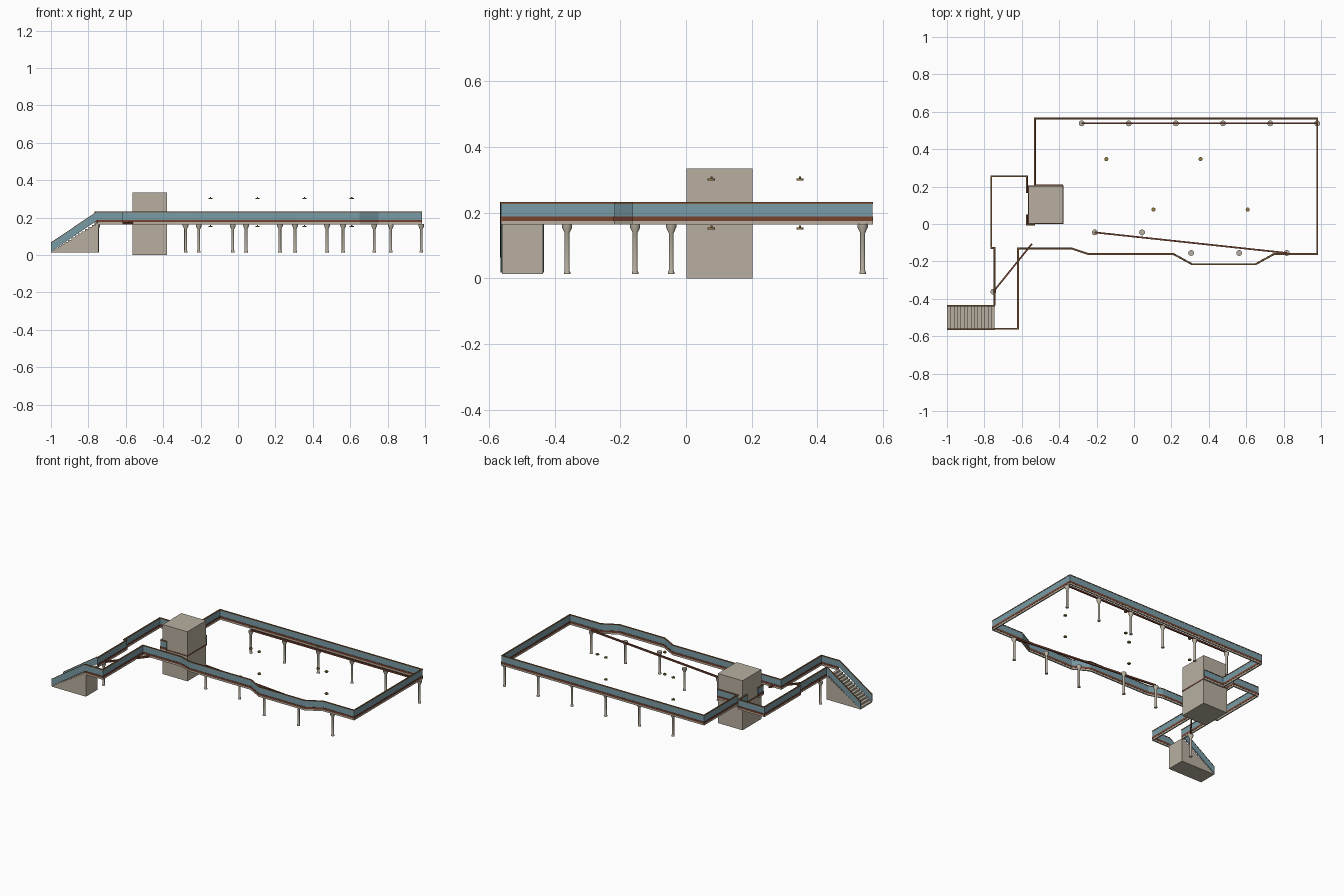
import bpy, bmesh, math
from mathutils import Vector, Matrix

cube = bpy.data.objects.get("Cube")
if cube:
    bpy.data.objects.remove(cube, do_unlink=True)


def material(name, rgb):
    m = bpy.data.materials.new(name)
    m.use_nodes = True
    m.diffuse_color = (*rgb, 1)
    m.node_tree.nodes["Principled BSDF"].inputs["Base Color"].default_value = (*rgb, 1)
    return m


CONCRETE = material("concrete beige", (0.48, 0.43, 0.35))
GLASS = material("teal glass", (0.19, 0.33, 0.38))
RUST = material("rust brown", (0.18, 0.055, 0.03))
WOOD = material("handrail wood", (0.2, 0.1, 0.04))
LAMP = material("lamp ochre", (0.3, 0.2, 0.06))


def finish(name, bm, mat):
    bmesh.ops.recalc_face_normals(bm, faces=bm.faces)
    me = bpy.data.meshes.new(name)
    bm.to_mesh(me)
    bm.free()
    me.materials.append(mat)
    ob = bpy.data.objects.new(name, me)
    bpy.context.collection.objects.link(ob)
    return ob


def box(name, lo, hi, mat):
    bm = bmesh.new()
    lo, hi = Vector(lo), Vector(hi)
    bmesh.ops.create_cube(bm, size=1, matrix=Matrix.Translation((lo + hi) / 2)
                          @ Matrix.Diagonal((*(hi - lo), 1)))
    return finish(name, bm, mat)


def strip(name, path, z0, z1, width, mat):
    """Mitred wall along a path; an optional third value shifts a point in z."""
    pts = [Vector((p[0], p[1])) for p in path]
    drop = [p[2] if len(p) > 2 else 0 for p in path]
    dirs = [(b - a).normalized() for a, b in zip(pts, pts[1:])]
    bm = bmesh.new()
    rings = []
    for i, p in enumerate(pts):
        a, b = dirs[max(i - 1, 0)], dirs[min(i, len(dirs) - 1)]
        na, nb = Vector((-a.y, a.x)), Vector((-b.y, b.x))
        n = (na + nb).normalized()
        off = n * (width / 2 / n.dot(na))
        rings.append([bm.verts.new((q.x, q.y, z + drop[i])) for q, z in
                      ((p - off, z0), (p + off, z0), (p + off, z1), (p - off, z1))])
    for r, s in zip(rings, rings[1:]):
        for k in range(4):
            bm.faces.new((r[k], r[k - 1], s[k - 1], s[k]))
    bm.faces.new(rings[0])
    bm.faces.new(rings[-1])
    return finish(name, bm, mat)


def lathe(name, profile, x, y, mat, sides=16):
    bm = bmesh.new()
    rings = [[bm.verts.new((x + r * math.cos(math.tau * k / sides),
                            y + r * math.sin(math.tau * k / sides), z))
              for k in range(sides)] for r, z in profile]
    for a, b in zip(rings, rings[1:]):
        for k in range(sides):
            bm.faces.new((a[k - 1], a[k], b[k], b[k - 1]))
    bm.faces.new(rings[0])
    bm.faces.new(rings[-1])
    ob = finish(name, bm, mat)
    bpy.ops.object.select_all(action='DESELECT')
    ob.select_set(True)
    bpy.context.view_layer.objects.active = ob
    bpy.ops.object.shade_smooth_by_angle(angle=math.radians(35))
    return ob


# Walkway parapets: kerb, fascia, glass and handrail
PARAPETS = {
    "main": [(-0.38, 0.207), (-0.53, 0.207), (-0.53, 0.565), (0.98, 0.565), (0.98, -0.16),
             (0.75, -0.16), (0.65, -0.215), (0.31, -0.215), (0.21, -0.16), (-0.245, -0.16),
             (-0.335, -0.13), (-0.62, -0.13), (-0.62, -0.56), (-0.75, -0.56)],
    "side": [(-0.745, -0.435), (-0.745, -0.128), (-0.763, -0.128), (-0.763, 0.255),
             (-0.573, 0.255), (-0.573, 0.165)],
    "lift": [(-0.573, 0.05), (-0.573, -0.004), (-0.53, -0.004)],
}
for key, path in PARAPETS.items():
    strip(key + "_kerb", path, 0.164, 0.175, 0.008, CONCRETE)
    strip(key + "_fascia", path, 0.175, 0.188, 0.010, RUST)
    strip(key + "_glass", path, 0.188, 0.227, 0.006, GLASS)
    strip(key + "_handrail", path, 0.227, 0.232, 0.009, WOOD)

# Stair block with steps
STEPS, X0, X1, Z0, Z1 = 14, -1.0, -0.745, 0.013, 0.172
profile = [(X1, Z0), (X0, Z0)]
for i in range(STEPS):
    z = Z0 + (Z1 - Z0) * (i + 1) / STEPS
    profile += [(X0 + (X1 - X0) * i / STEPS, z), (X0 + (X1 - X0) * (i + 1) / STEPS, z)]
bm = bmesh.new()
side = bm.faces.new([bm.verts.new((x, -0.56, z)) for x, z in profile])
out = bmesh.ops.extrude_face_region(bm, geom=[side])
bmesh.ops.translate(bm, vec=(0, 0.124, 0),
                    verts=[v for v in out["geom"] if isinstance(v, bmesh.types.BMVert)])
finish("stairs", bm, CONCRETE)

# Sloping stair guards
for label, y in (("right", -0.562), ("left", -0.436)):
    path = [(-1, y, -0.165), (-0.755, y, 0), (-0.742, y, 0)]
    strip("stair_glass_" + label, path, 0.183, 0.228, 0.006, GLASS)
    strip("stair_rail_" + label, path, 0.228, 0.232, 0.008, WOOD)

# Lift tower with a thin band at deck level
box("lift_tower", (-0.565, 0.002, 0), (-0.38, 0.203, 0.335), CONCRETE)
box("lift_band", (-0.567, 0, 0.167), (-0.378, 0.205, 0.174), RUST)

# Columns with flared heads
COLUMN = [(0.010, 0.013), (0.010, 0.018), (0.0075, 0.024), (0.0075, 0.138),
          (0.0155, 0.155), (0.0155, 0.165)]
spots = [(-0.28 + 0.252 * i, 0.538) for i in range(6)]
spots += [(-0.21, -0.045), (0.043, -0.045), (0.305, -0.155), (0.562, -0.155),
          (0.817, -0.155), (-0.752, -0.362)]
for i, (x, y) in enumerate(spots):
    lathe(f"column_{i + 1}", COLUMN, x, y, CONCRETE)

# Beams over the columns
for name, a, b in (("back", (-0.28, 0.538), (0.98, 0.538)),
                   ("front", (-0.21, -0.045), (0.817, -0.155)),
                   ("side", (-0.752, -0.362), (-0.545, -0.105))):
    strip(name + "_beam", [a, b], 0.164, 0.175, 0.009, RUST)

# Ceiling lamps on two levels
for i, (x, y) in enumerate([(-0.148, 0.347), (0.356, 0.347), (0.104, 0.077), (0.608, 0.077)]):
    for level, z in (("lower", 0.149), ("upper", 0.298)):
        lathe(f"lamp_{level}_{i + 1}",
              [(0.011, z), (0.011, z + 0.006), (0.003, z + 0.006), (0.003, z + 0.012)],
              x, y, LAMP, 12)
